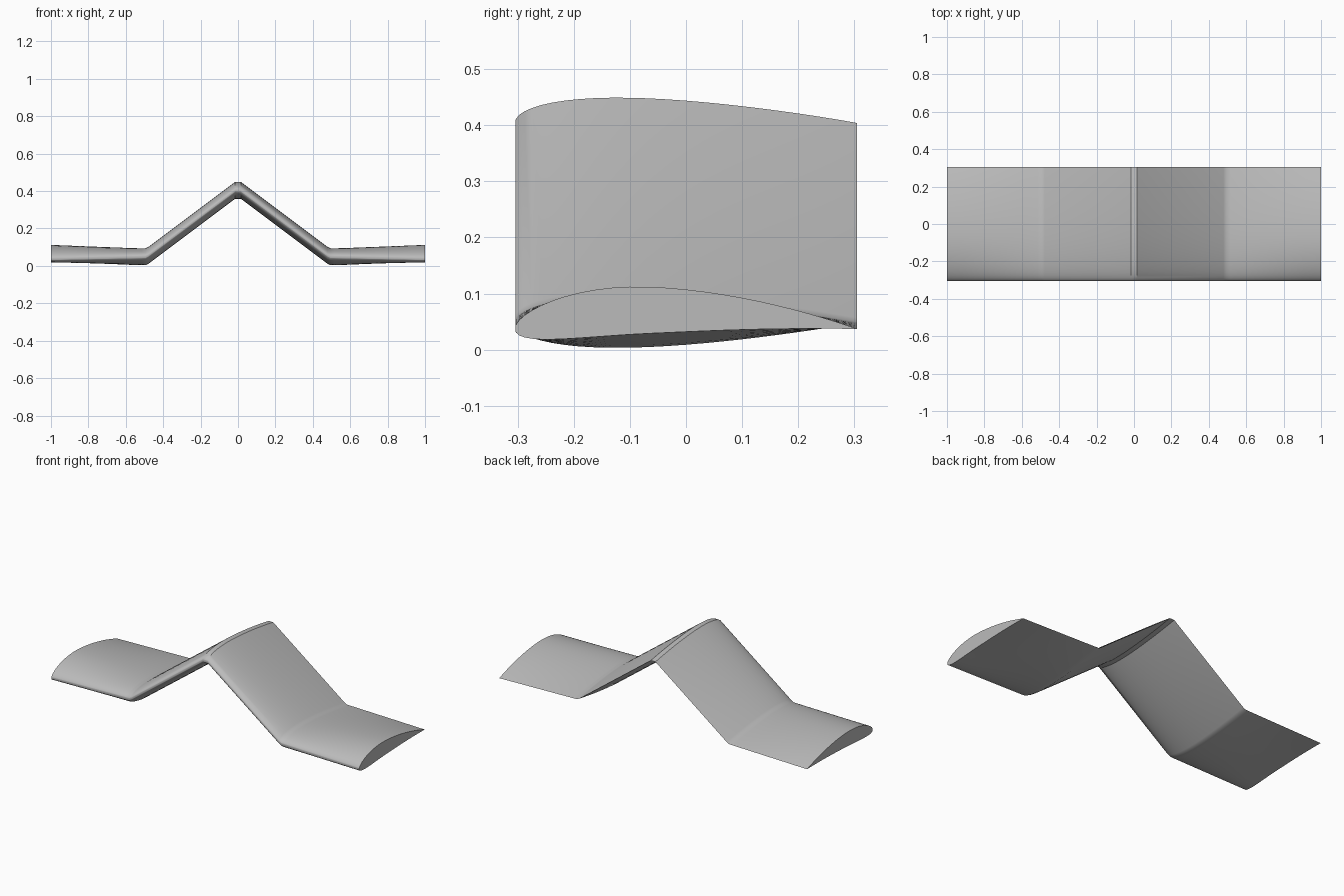
import bpy, bmesh, math

cube = bpy.data.objects.get("Cube")
if cube:
    bpy.data.objects.remove(cube, do_unlink=True)

CHORD, LEAD, STEPS = 0.61, -0.305, 28


def half_thickness(u, t):
    return 5 * t * (0.2969 * math.sqrt(u) - 0.126 * u - 0.3516 * u**2
                    + 0.2843 * u**3 - 0.1036 * u**4)


def camber_line(u, m, p=0.4):
    if u < p:
        return m * (2 * p * u - u * u) / p**2
    return m * (1 - 2 * p + 2 * p * u - u * u) / (1 - p)**2


def section(x, z, thick, camber):
    """Closed airfoil loop: over the top to the tail, back underneath."""
    us = [0.5 - 0.5 * math.cos(math.pi * i / STEPS) for i in range(STEPS + 1)]
    us[0] = 0.002                       # slightly blunt nose
    loop = []
    for side, row in ((1, us), (-1, us[::-1])):
        for u in row:
            h = side * half_thickness(u, thick)
            loop.append((x, LEAD + CHORD * u, z + CHORD * (camber_line(u, camber) + h)))
    return loop


# Half-span stations: x, chord height, thickness, camber
half = [(0.015, 0.404, 0.148, 0), (0.478, 0.057, 0.148, 0),
        (0.494, 0.049, 0.148, 0), (0.515, 0.048, 0.148, 0.001)]
for i in range(1, 7):                   # outer panel blends to a cambered tip
    k = i / 6
    half.append((0.515 + 0.485 * k, 0.048 - 0.011 * k, 0.148 - 0.008 * k, 0.055 * k))
stations = [(-x, z, t, c) for x, z, t, c in reversed(half)] + half

# Loft the wing skin and close both tips
bm = bmesh.new()
rings = [[bm.verts.new(p) for p in section(*s)] for s in stations]
n = len(rings[0])
for a, b in zip(rings, rings[1:]):
    for i in range(n):
        j = (i + 1) % n
        bm.faces.new((a[i], a[j], b[j], b[i]))
bm.faces.new(rings[0])
bm.faces.new(rings[-1][::-1])
bmesh.ops.recalc_face_normals(bm, faces=bm.faces)
mesh = bpy.data.meshes.new("gull_wing")
bm.to_mesh(mesh)
bm.free()

wing = bpy.data.objects.new("gull_wing", mesh)
bpy.context.collection.objects.link(wing)

# Plain grey skin
grey = bpy.data.materials.new("light_grey")
grey.use_nodes = True
grey.diffuse_color = (0.5, 0.5, 0.5, 1)
grey.node_tree.nodes["Principled BSDF"].inputs["Base Color"].default_value = (0.5, 0.5, 0.5, 1)
mesh.materials.append(grey)

# Smooth skin with crisp ridge, tail and tips
bpy.ops.object.select_all(action='DESELECT')
wing.select_set(True)
bpy.context.view_layer.objects.active = wing
bpy.ops.object.shade_smooth_by_angle(angle=math.radians(32))
